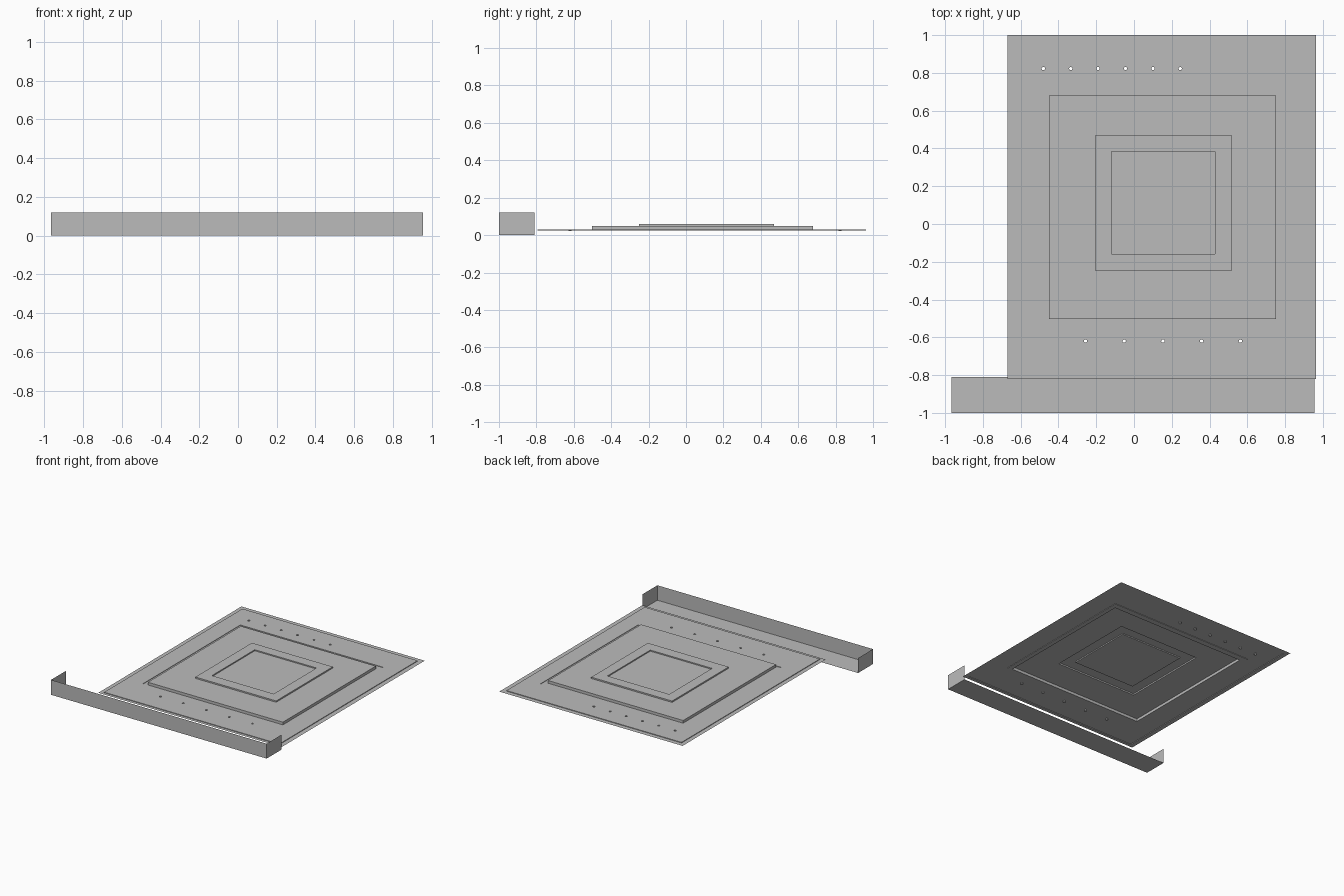
import bpy, bmesh, math

cube = bpy.data.objects.get("Cube")
if cube:
    bpy.data.objects.remove(cube, do_unlink=True)

grey = bpy.data.materials.new("sheet_grey")
grey.use_nodes = True
grey.diffuse_color = (0.5, 0.5, 0.5, 1)
shader = next(n for n in grey.node_tree.nodes if n.type == 'BSDF_PRINCIPLED')
shader.inputs["Base Color"].default_value = (0.5, 0.5, 0.5, 1)
shader.inputs["Roughness"].default_value = 0.7


def finish(name, bm):
    mesh = bpy.data.meshes.new(name)
    bm.to_mesh(mesh)
    bm.free()
    mesh.materials.append(grey)
    obj = bpy.data.objects.new(name, mesh)
    bpy.context.collection.objects.link(obj)
    return obj


def rect(x0, x1, y0, y1):
    return [(x0, y0), (x1, y0), (x1, y1), (x0, y1)]


def circle(cx, cy, r, n=10):
    return [(cx + r * math.cos(math.tau * i / n),
             cy + r * math.sin(math.tau * i / n)) for i in range(n)]


def sheet(name, z, outline, holes=()):
    """Flat sheet at height z with openings left in it."""
    bm = bmesh.new()
    for loop in [outline, *holes]:
        verts = [bm.verts.new((x, y, z)) for x, y in loop]
        for a, b in zip(verts, verts[1:] + verts[:1]):
            bm.edges.new((a, b))
    bmesh.ops.triangle_fill(bm, edges=bm.edges[:], use_beauty=True, normal=(0, 0, 1))
    bm.normal_update()
    bmesh.ops.reverse_faces(bm, faces=[f for f in bm.faces if f.normal.z < 0])
    return finish(name, bm)


def walls(name, loops, z0, z1, inward=False):
    """Vertical skirts that follow closed outlines."""
    bm = bmesh.new()
    for loop in loops:
        low = [bm.verts.new((x, y, z0)) for x, y in loop]
        high = [bm.verts.new((x, y, z1)) for x, y in loop]
        for i in range(len(loop)):
            j = (i + 1) % len(loop)
            face = bm.faces.new((low[i], low[j], high[j], high[i]))
            if inward:
                face.normal_flip()
    return finish(name, bm)


# Outlines of the stepped panel, from the outside in
flange = rect(-0.67, 0.963, -0.82, 1.0)
field = rect(-0.635, 0.925, -0.795, 0.963)
ledge = rect(-0.487, 0.788, -0.515, 0.725)
step = rect(-0.45, 0.752, -0.503, 0.679)
plateau = rect(-0.205, 0.515, -0.25, 0.47)
recess = rect(-0.12, 0.43, -0.16, 0.385)

# Two rows of small holes
holes = [circle(-0.48 + 0.145 * i, 0.823, 0.009) for i in range(6)]
holes += [circle(-0.257 + 0.205 * i, -0.62, 0.009) for i in range(5)]

FLANGE, FIELD, LEDGE, STEP, TOP, FLOOR = 0.026, 0.031, 0.027, 0.049, 0.06, 0.051

# Panel surfaces
sheet("outer_flange", FLANGE, flange, [field])
sheet("panel_field", FIELD, field, [ledge, *holes])
sheet("ledge_surface", LEDGE, ledge, [step])
sheet("step_surface", STEP, step, [plateau])
sheet("plateau_surface", TOP, plateau, [recess])
sheet("recess_floor", FLOOR, recess)

# Panel walls
walls("field_wall", [field], FLANGE, FIELD)
walls("ledge_wall", [ledge], LEDGE, FIELD, inward=True)
walls("step_wall", [step], LEDGE, STEP)
walls("plateau_wall", [plateau], STEP, TOP)
walls("recess_wall", [recess], FLOOR, TOP, inward=True)
walls("hole_sleeves", holes, 0.021, FIELD, inward=True)

# Front tray: floor, front and two ends, open at the top and back
bm = bmesh.new()
bmesh.ops.create_cube(bm, size=1)
for v in bm.verts:
    v.co.x = -0.005 + v.co.x * 1.92
    v.co.y = -0.905 + v.co.y * 0.19
    v.co.z = 0.06 + v.co.z * 0.12
bm.normal_update()
open_sides = [f for f in bm.faces if f.normal.z > 0.5 or f.normal.y > 0.5]
bmesh.ops.delete(bm, geom=open_sides, context='FACES')
finish("front_tray", bm)
